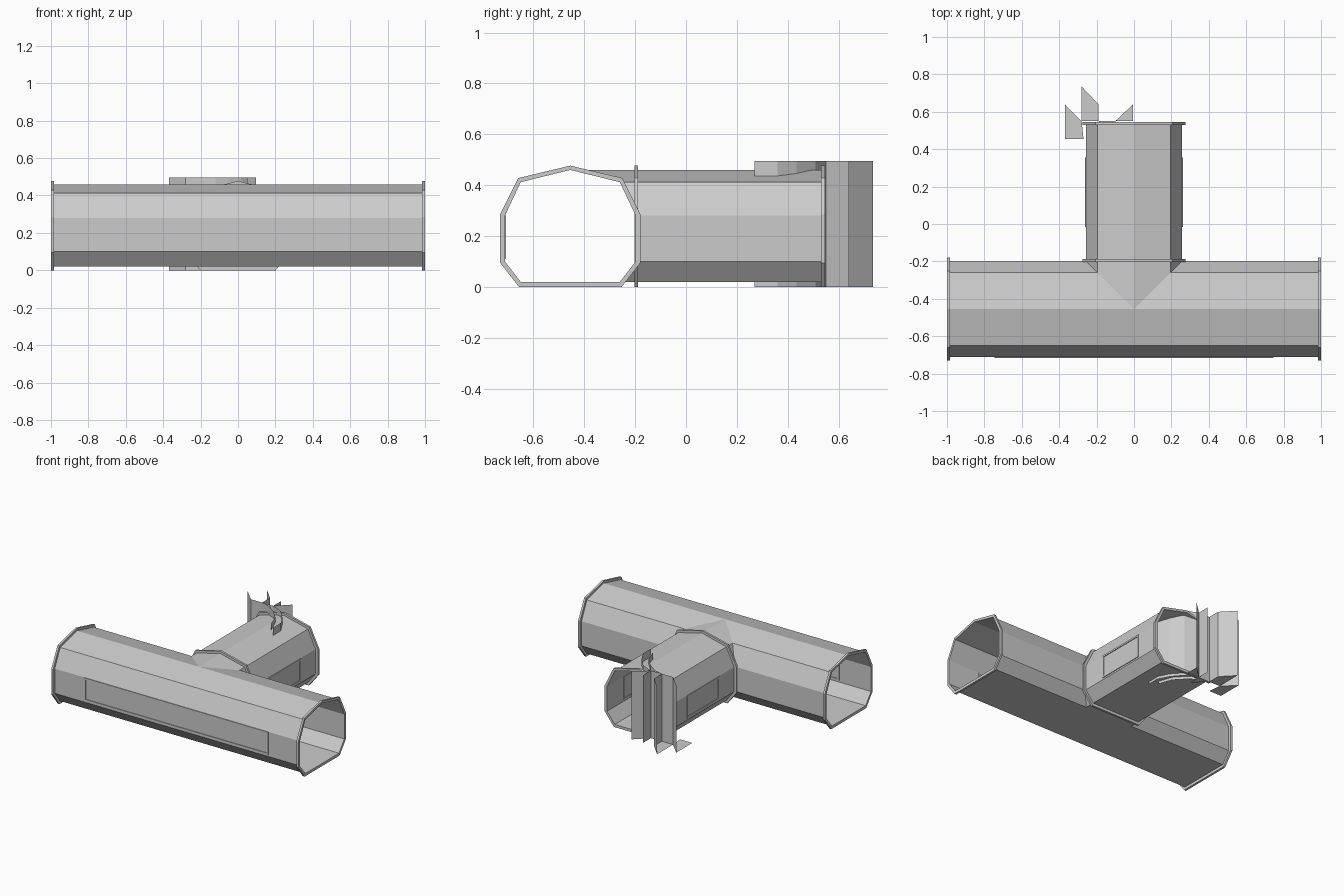
import bpy, math

if "Cube" in bpy.data.objects:
    bpy.data.objects.remove(bpy.data.objects["Cube"])

CY = -0.455          # axis of the main tunnel
END = 0.54           # open end of the branch
# half cross-sections: (distance from axis, height), bottom centre to roof peak
WALL = [(0, .02), (.195, .02), (.257, .10), (.257, .28), (.195, .412), (0, .46)]
RIM = [(0, 0), (.202, 0), (.276, .095), (.276, .285), (.205, .428), (0, .477)]


def make(name, verts, faces, smooth=False):
    me = bpy.data.meshes.new(name)
    me.from_pydata(verts, [], faces)
    me.validate()
    ob = bpy.data.objects.new(name, me)
    bpy.context.collection.objects.link(ob)
    bpy.context.view_layer.objects.active = ob
    ob.select_set(True)
    if smooth:
        bpy.ops.object.shade_smooth_by_angle(angle=math.radians(20))
    ob.select_set(False)
    return ob


def strip(name, a, b, smooth=True):
    """Quads between two matching rows of points."""
    n = len(a)
    return make(name, a + b, [(i, i + 1, n + i + 1, n + i) for i in range(n - 1)], smooth)


def full(half):
    return half + [(-d, z) for d, z in half[-2:0:-1]]


def flange(name, place, t0, t1):
    """Octagonal collar ring; place(d, z, t) maps the profile into space."""
    inner, outer = full(WALL), full(RIM)
    n = len(inner)
    rows = [(inner, t0), (outer, t0), (outer, t1), (inner, t1)]
    v = [place(d, z, t) for prof, t in rows for d, z in prof]
    f = [(r * n + i, r * n + (i + 1) % n, (r + 1) % 4 * n + (i + 1) % n, (r + 1) % 4 * n + i)
         for r in range(4) for i in range(n)]
    make(name, v, f)


def frame(name, place, u0, u1, z0, z1, w=.012, t=.005):
    """Thin rectangular window frame standing proud of the wall on both sides."""
    out = [(u0, z0), (u1, z0), (u1, z1), (u0, z1)]
    inn = [(u0 + w, z0 + w), (u1 - w, z0 + w), (u1 - w, z1 - w), (u0 + w, z1 - w)]
    rows = [(inn, -t), (out, -t), (out, t), (inn, t)]
    v = [place(u, z, k) for ring, k in rows for u, z in ring]
    f = [(r * 4 + i, r * 4 + (i + 1) % 4, (r + 1) % 4 * 4 + (i + 1) % 4, (r + 1) % 4 * 4 + i)
         for r in range(4) for i in range(4)]
    make(name, v, f)


# main tunnel: closed front half, back half mitred around the branch opening
for s, side in ((-1, "left"), (1, "right")):
    strip("tunnel_front_" + side, [(s, CY - d, z) for d, z in WALL], [(0, CY - d, z) for d, z in WALL])
    strip("tunnel_back_" + side, [(s, CY + d, z) for d, z in WALL], [(s * d, CY + d, z) for d, z in WALL])
    # branch tunnel half, meeting the main one along the mitre
    strip("branch_" + side, [(s * d, CY + d, z) for d, z in WALL], [(s * d, END, z) for d, z in WALL])
    # collars at the tunnel ends and branch side windows
    flange("end_collar_" + side, lambda d, z, t: (t, CY + d, z), s * .985, s)
    frame("branch_window_" + side, lambda u, z, t: (s * .257 + t, u, z), -.015, .355, .112, .28)

# branch collars and long front window
flange("branch_inner_collar", lambda d, z, t: (d, t, z), -.203, -.188)
flange("branch_end_collar", lambda d, z, t: (d, t, z), .53, .546)
frame("front_window", lambda u, z, t: (u, CY - .257 + t, z), -.745, .745, .112, .28)

# upright folded sheets at the open end, given as plan outlines
SHEETS = {
    "outer_sheet": [(-.37, .64), (-.28, .55), (-.19, .55)],
    "long_curved_sheet": [(-.28, .735), (-.19, .64), (-.19, .55), (-.12, .53), (-.05, .48), (.015, .41), (.05, .31)],
    "short_curved_sheet": [(-.10, .64), (-.10, .55), (-.01, .51), (.055, .435), (.095, .36), (.095, .27)],
    "inner_sheet": [(-.005, .64), (-.10, .55), (-.19, .55)],
}
for name, path in SHEETS.items():
    strip(name, [(x, y, 0) for x, y in path], [(x, y, .495) for x, y in path], False)

# flat feet under the sheets
FEET = [
    [(-.37, .64), (-.28, .55), (-.27, .455), (-.37, .455)],
    [(-.28, .735), (-.19, .64), (-.19, .55), (-.28, .55)],
    [(-.005, .64), (-.10, .55), (-.005, .55)],
    [(-.19, .55), (-.10, .55), (-.10, .455)],
]
for i, pts in enumerate(FEET):
    make("sheet_foot_%d" % i, [(x, y, .001) for x, y in pts], [tuple(range(len(pts)))])
